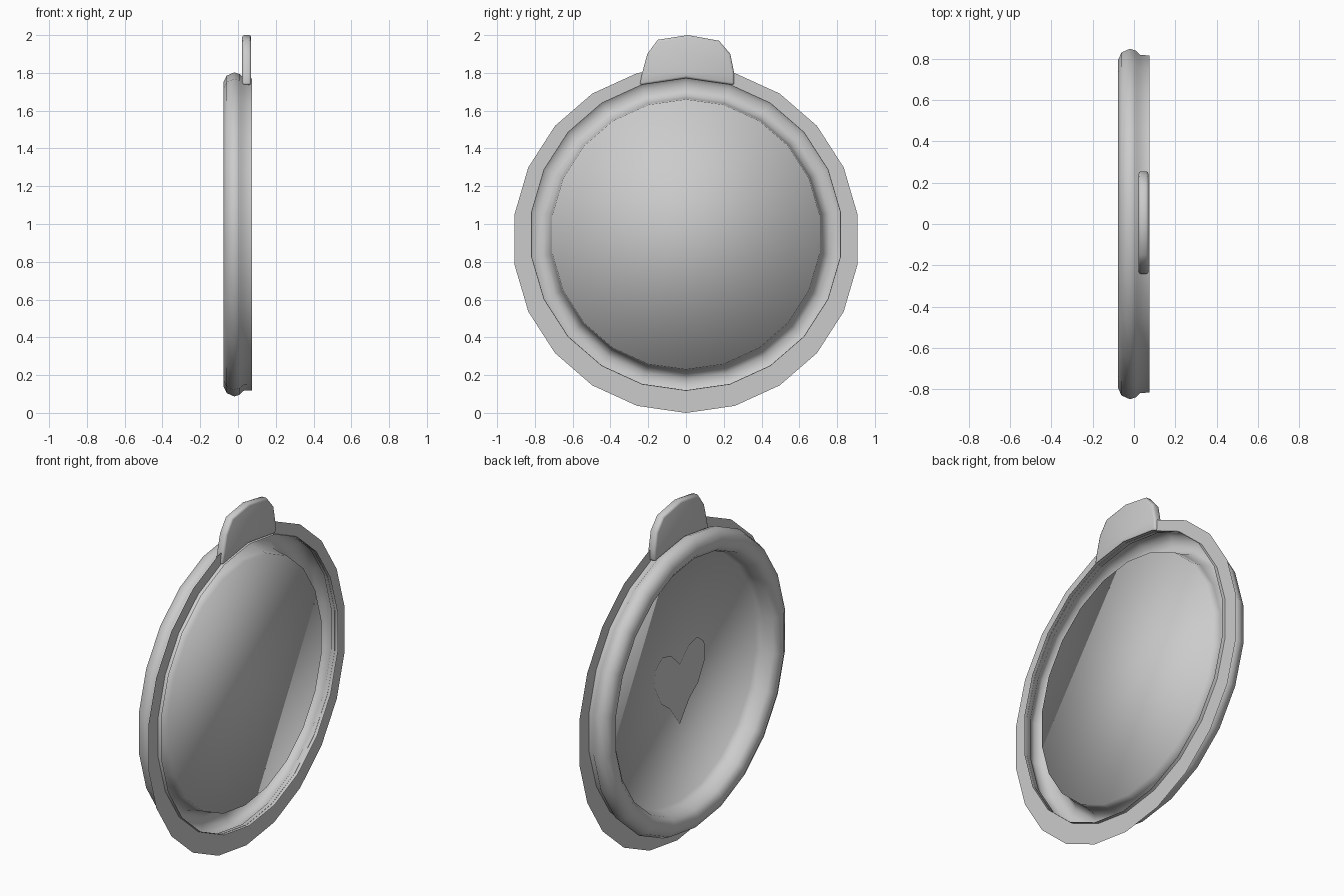
import bpy, bmesh, math

SEG = 22
CENTRE_Z = 0.945

cube = bpy.data.objects.get("Cube")
if cube:
    bpy.data.objects.remove(cube, do_unlink=True)

grey = bpy.data.materials.new("soft grey")
grey.use_nodes = True
colour = (0.6, 0.6, 0.6, 1)
grey.diffuse_color = colour
grey.node_tree.nodes["Principled BSDF"].inputs["Base Color"].default_value = colour


def finish(name, bm, smooth):
    mesh = bpy.data.meshes.new(name)
    bm.to_mesh(mesh)
    bm.free()
    mesh.materials.append(grey)
    for poly in mesh.polygons:
        poly.use_smooth = smooth
    obj = bpy.data.objects.new(name, mesh)
    bpy.context.collection.objects.link(obj)
    return obj


def ring(bm, x, radius, centre_z):
    verts = []
    for i in range(SEG):
        a = 2 * math.pi * i / SEG
        verts.append(bm.verts.new((x, radius * math.sin(a), centre_z - radius * math.cos(a))))
    return verts


def bridge(bm, a, b):
    for i in range(SEG):
        j = (i + 1) % SEG
        bm.faces.new((a[i], b[i], b[j], a[j]))


# Lid shell: flat panel, rounded rim channel and lip, one thin sheet
profile = [(0.045, 0.715), (0.0, 0.72), (-0.055, 0.735), (-0.077, 0.765), (-0.077, 0.805),
           (-0.06, 0.84), (-0.02, 0.858), (0.01, 0.848), (0.03, 0.828), (0.075, 0.825)]
bm = bmesh.new()
rings = [ring(bm, x, r, CENTRE_Z) for x, r in profile]
bm.faces.new(rings[0])
for inner, outer in zip(rings, rings[1:]):
    bridge(bm, inner, outer)
finish("lid_shell", bm, True)

# Thin flange around the lip
bm = bmesh.new()
bridge(bm, ring(bm, 0.055, 0.825, CENTRE_Z), ring(bm, 0.055, 0.918, 0.918))
finish("flange", bm, False)

# Pull tab: extruded outline with softened edges
outline = [(-0.245, 1.735), (0, 1.772), (0.255, 1.735), (0.255, 1.8), (0.235, 1.9),
           (0.175, 1.97), (0.01, 2.0), (-0.15, 1.975), (-0.205, 1.9), (-0.232, 1.8)]
bm = bmesh.new()
face = bm.faces.new([bm.verts.new((0.022, y, z)) for y, z in outline])
new = bmesh.ops.extrude_face_region(bm, geom=[face])["geom"]
bmesh.ops.translate(bm, verts=[v for v in new if isinstance(v, bmesh.types.BMVert)], vec=(0.048, 0, 0))
bmesh.ops.recalc_face_normals(bm, faces=bm.faces)
tab = finish("pull_tab", bm, True)
bevel = tab.modifiers.new("soft edges", "BEVEL")
bevel.width = 0.012
bevel.segments = 2
bevel.limit_method = "ANGLE"
bevel.angle_limit = math.radians(50)

# Heart plate on the back of the panel
half = [(0.09, -0.12), (0.17, -0.06), (0.235, 0.06), (0.225, 0.16), (0.16, 0.21), (0.08, 0.19)]
heart = [(0, -0.24)] + half + [(0, 0.11)] + [(-y, z) for y, z in reversed(half)]
bm = bmesh.new()
bm.faces.new([bm.verts.new((0.04, y, CENTRE_Z - 0.02 + z)) for y, z in reversed(heart)])
finish("heart_plate", bm, False)
